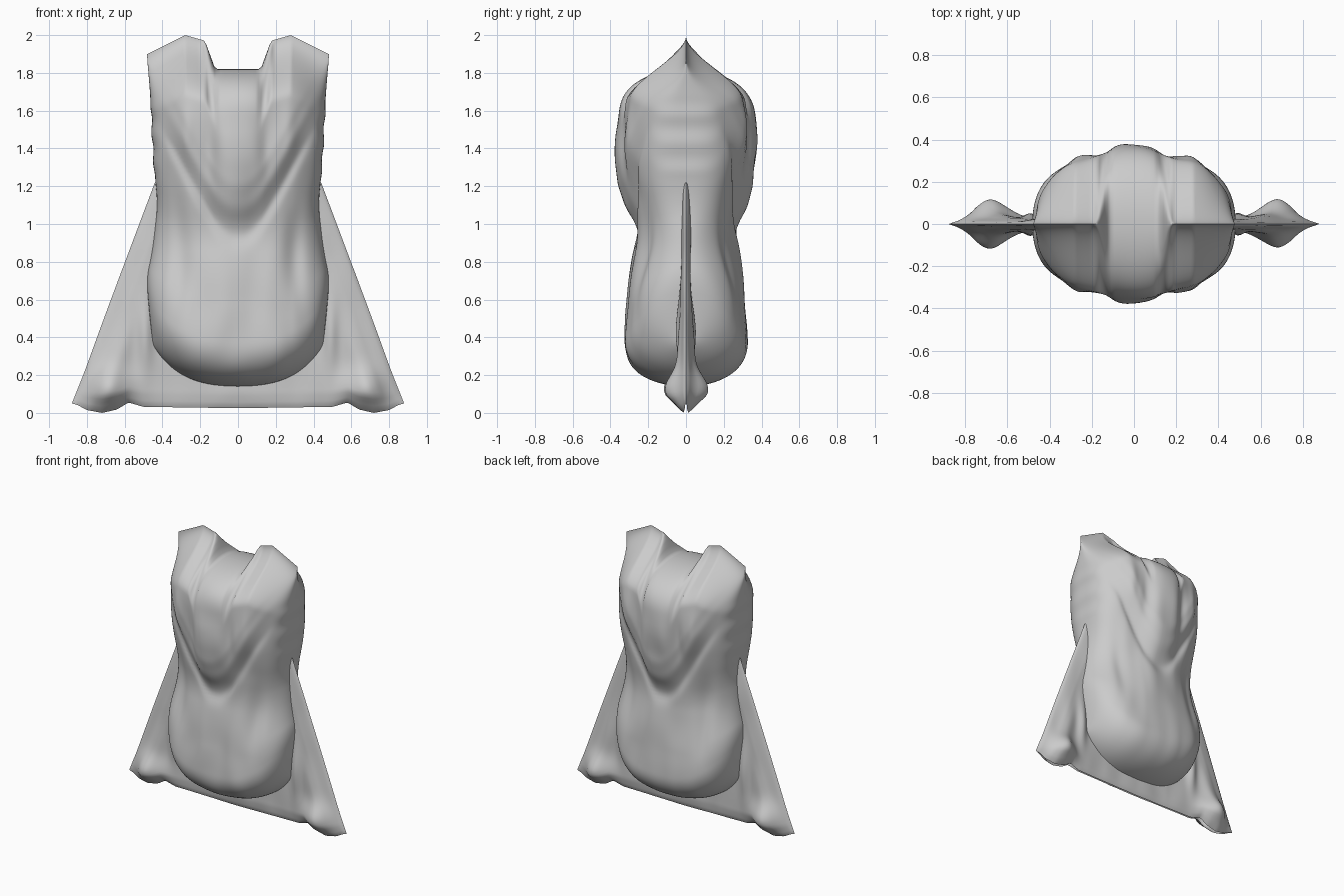
import bpy, math
from mathutils import Vector, noise

if "Cube" in bpy.data.objects:
    bpy.data.objects.remove(bpy.data.objects["Cube"])

mat = bpy.data.materials.new("grey_cloth")
mat.diffuse_color = (0.6, 0.6, 0.6, 1)
mat.use_nodes = True
mat.node_tree.nodes["Principled BSDF"].inputs["Base Color"].default_value = mat.diffuse_color


def curve(pts, t):
    """Piecewise linear lookup."""
    if t <= pts[0][0]:
        return pts[0][1]
    for (a, p), (b, q) in zip(pts, pts[1:]):
        if t <= b:
            return p + (q - p) * (t - a) / (b - a)
    return pts[-1][1]


def smooth(t):
    t = max(0.0, min(1.0, t))
    return t * t * (3 - 2 * t)


def soft(pts, t, r=0.07):
    """Rounded version of the lookup."""
    return sum(curve(pts, t + r * k / 2) for k in (-2, -1, 0, 1, 2)) / 5


def gauss(d, w):
    return math.exp(-(d / w) ** 2)


def puff(t, p=2.4):
    t = max(0.0, min(1.0, t))
    return (1 - (1 - t) ** p) ** 0.5


def wrinkle(x, z, side):
    return noise.noise(Vector((x * 7, z * 3.5, side * 5)))


# outline curves
NECKLINE = [(0, 1.82), (0.12, 1.82), (0.175, 1.97), (0.28, 2.0), (0.48, 1.9)]
BODY_WIDTH = [(0.14, 0.45), (0.3, 0.47), (0.5, 0.485), (0.7, 0.455), (1.0, 0.425),
              (1.2, 0.445), (1.4, 0.455), (1.65, 0.465), (1.9, 0.483)]
BODY_DEPTH = [(0.14, 0.33), (0.4, 0.322), (0.65, 0.305), (0.95, 0.268), (1.2, 0.285),
              (1.4, 0.31), (1.6, 0.29), (1.75, 0.275), (1.9, 0.26)]
CHEST_V = [(0, 0.97), (0.08, 0.99), (0.2, 1.18), (0.33, 1.42), (0.45, 1.62)]
HEM = [(0, 0.025), (0.5, 0.032), (0.58, 0.055), (0.64, 0.018), (0.72, 0.0),
       (0.8, 0.015), (0.85, 0.042), (0.88, 0.05)]


def body_bottom(x):
    return 0.14 + 0.45 * x * x + 3 * x ** 4


def make_panel(name, point, rows, cols, side, keep=None):
    """Grid sheet from a point function; side -1 is front, +1 is back."""
    verts = [point(i / rows, 2 * j / cols - 1, side)
             for i in range(rows + 1) for j in range(cols + 1)]
    faces = []
    n = cols + 1
    for i in range(rows):
        for j in range(cols):
            a = i * n + j
            f = [a, a + 1, a + n + 1, a + n]
            if keep and not any(keep(verts[k]) for k in f):
                continue
            faces.append(f if side > 0 else f[::-1])
    me = bpy.data.meshes.new(name)
    me.from_pydata(verts, [], faces)
    me.materials.append(mat)
    for p in me.polygons:
        p.use_smooth = True
    ob = bpy.data.objects.new(name, me)
    bpy.context.collection.objects.link(ob)


# puffed body with shoulder straps
def body_point(t, u, side):
    v = (1 - math.cos(math.pi * t)) / 2
    sg, a = (1 if u >= 0 else -1), abs(u) * math.pi / 2
    z0 = 1.9 - 1.76 * v
    r = math.sin(a) ** 0.74
    x = soft(BODY_WIDTH, z0) * r
    top, bot = curve(NECKLINE, x), body_bottom(x)
    z = top + (bot - top) * v
    # boxy section, rounder at the waist
    p = 2.9 - 0.8 * gauss(z - 0.92, 0.25)
    depth = soft(BODY_DEPTH, z) * max(0.0, 1 - r ** p) ** (1 / p)
    # chest drape hanging in a U, with a rolled lower fold
    over = z - soft(CHEST_V, x, 0.05)
    fade = smooth((0.47 - x) / 0.2)
    depth += fade * ((0.03 + 0.04 * gauss(x, 0.16)) * smooth(over / 0.25)
                     + 0.012 * gauss(over - 0.1, 0.06) - 0.015 * gauss(over + 0.04, 0.05))
    # dents in the chest and long folds down the waist
    depth -= 0.025 * gauss(x - 0.15, 0.045) * gauss(z - 1.4, 0.16)
    depth += 0.012 * gauss(x - 0.27, 0.04) * gauss(z - 1.5, 0.14)
    fold = x - (0.3 + 0.35 * (z - 0.85) ** 2)
    depth -= 0.02 * gauss(fold, 0.05) * gauss(z - 0.85, 0.3)
    depth += fade * 0.014 * wrinkle(sg * x, z, side)
    # close at neckline, straps and bottom
    strap = smooth((x - 0.1) / 0.1)
    d = top - z
    close = puff(d / 0.25, 2.6) * (1 - strap) + smooth(d / 0.33) * strap
    depth *= close * puff((z - bot) / 0.24)
    edge = 0.004 * math.sin(z * 40 + sg) * smooth((x - 0.4) / 0.06) * smooth((z - 1.2) / 0.1)
    edge *= smooth((1.7 - z) / 0.15)
    return (sg * (x + edge), side * max(depth, 0.0), z)


# flared skirt lying almost flat around the body
def skirt_point(t, u, side):
    sg, s = (1 if u >= 0 else -1), abs(u)
    z0 = 1.22 - 1.17 * t
    w = 0.44 + 0.44 * t
    x = w * s
    z = z0 + (curve(HEM, x) - 0.05) * t ** 6
    y = 0.026 + 0.008 * wrinkle(sg * x, z, side)
    y += 0.075 * gauss(x - 0.67, 0.11) * gauss(z - 0.12, 0.1)           # corner bulge
    ridge = x - (0.70 - 0.32 * (z - 0.1))
    y += 0.022 * gauss(ridge, 0.06) * gauss(z - 0.25, 0.25)             # fold above corner
    y += 0.03 * gauss(x - 0.49, 0.04) * gauss(z - 0.42, 0.17)           # lip beside body
    y *= math.sqrt(max(0.0, min(1.0, (w - x) / 0.1)))
    y *= 0.25 + 0.75 * math.sqrt(min(1.0, (1 - t) / 0.06))
    return (sg * x, side * y, z)


def outside_body(p):
    x, z = abs(p[0]), p[2]
    return x > soft(BODY_WIDTH, z) - 0.03 or z < body_bottom(x) + 0.03


for label, side in (("front", -1), ("back", 1)):
    make_panel("dress_body_" + label, body_point, 120, 116, side)
    make_panel("skirt_flare_" + label, skirt_point, 80, 120, side, outside_body)
